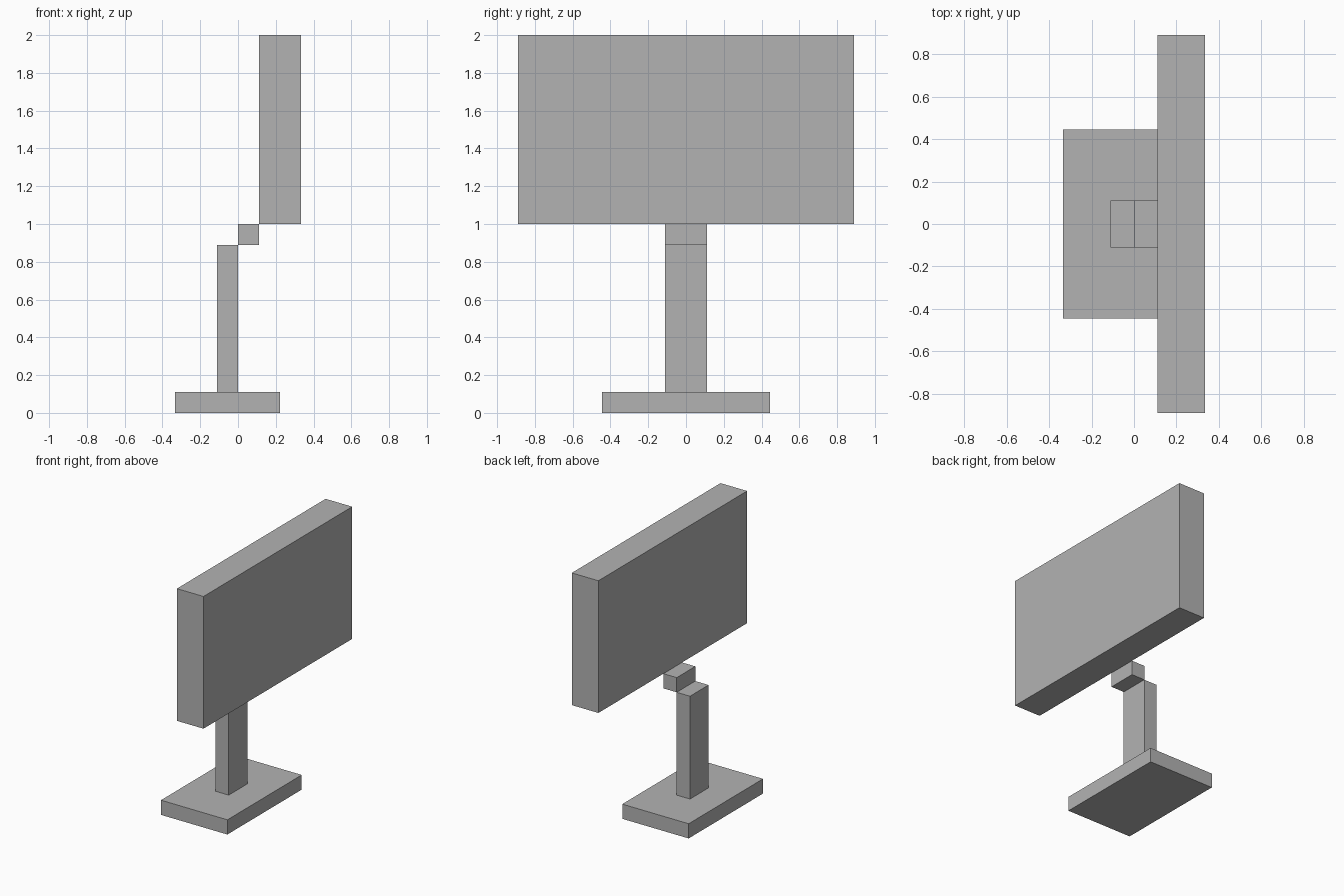
import bpy
from mathutils import Vector

default_cube = bpy.data.objects.get("Cube")
if default_cube:
    bpy.data.objects.remove(default_cube, do_unlink=True)

U = 1 / 9  # building unit

# Single grey finish
grey = bpy.data.materials.new("plain_grey")
grey.use_nodes = True
colour = (0.45, 0.45, 0.45, 1)
grey.diffuse_color = colour
grey.node_tree.nodes["Principled BSDF"].inputs["Base Color"].default_value = colour


def box(name, low, high):
    """Add a block spanning two corners, given in building units."""
    low, high = Vector(low) * U, Vector(high) * U
    bpy.ops.mesh.primitive_cube_add(size=1, location=(low + high) / 2)
    obj = bpy.context.object
    obj.name = name
    obj.scale = high - low
    bpy.ops.object.transform_apply(location=False, rotation=False, scale=True)
    obj.data.materials.append(grey)
    return obj


# Stand
box("base", (-3, -4, 0), (2, 4, 1))
box("post", (-1, -1, 1), (0, 1, 8))

# Bracket joining the post to the screen
box("bracket", (0, -1, 8), (1, 1, 9))

# Screen panel
box("screen", (1, -8, 9), (3, 8, 18))
